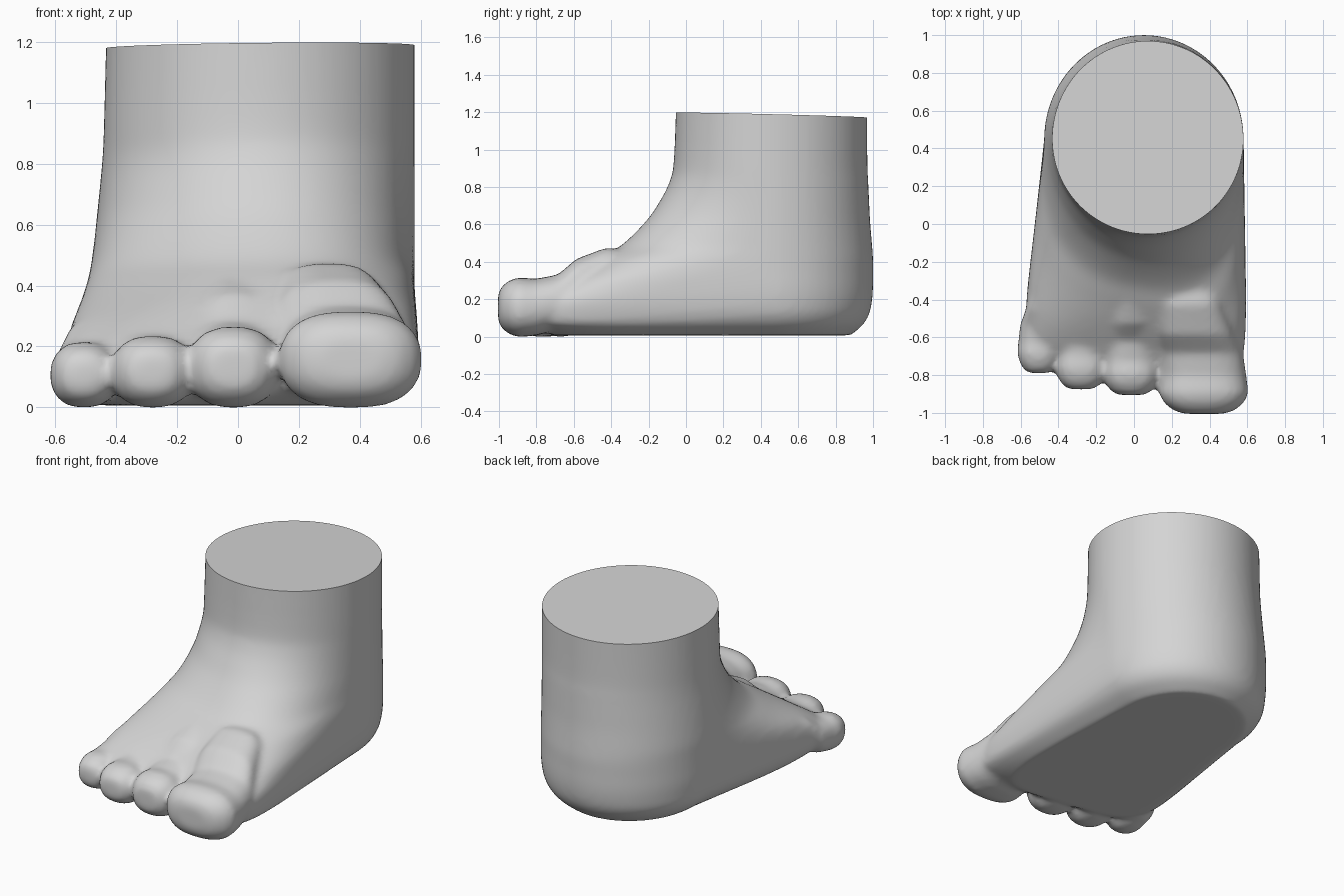
import bpy, bmesh, math
from mathutils import Vector

if "Cube" in bpy.data.objects:
    bpy.data.objects.remove(bpy.data.objects["Cube"])

grey = bpy.data.materials.new("plain grey")
grey.diffuse_color = (0.66, 0.66, 0.66, 1)
grey.use_nodes = True
grey.node_tree.nodes["Principled BSDF"].inputs["Base Color"].default_value = grey.diffuse_color


def spow(v, p):
    return math.copysign(abs(v) ** p, v)


def lerp(a, b, t):
    return a + (b - a) * t


def blend_rows(rows, steps=4):
    """Smoothly interpolate rows of ring settings (Catmull-Rom)."""
    out = []
    for k in range(len(rows) - 1):
        p0, p1, p2, p3 = (rows[min(max(k + o, 0), len(rows) - 1)] for o in (-1, 0, 1, 2))
        for s in range(steps):
            t = s / steps
            out.append([0.5 * (2 * b + (c - a) * t + (2 * a - 5 * b + 4 * c - d) * t * t
                               + (3 * b - a - 3 * c + d) * t ** 3)
                        for a, b, c, d in zip(p0, p1, p2, p3)])
    return out + [rows[-1]]


def loft(bm, rings):
    """Skin a list of equal-length closed rings and cap both ends."""
    vs = [[bm.verts.new(p) for p in r] for r in rings]
    n = len(vs[0])
    for a, b in zip(vs, vs[1:]):
        for i in range(n):
            j = (i + 1) % n
            bm.faces.new((a[i], a[j], b[j], b[i]))
    bm.faces.new(vs[0][::-1])
    bm.faces.new(vs[-1])


def foot_ring(z, xl, xr, yb, fl, fr, xlf, xrf, n, count=64, yc=0.45):
    """Level outline: round heel behind yc, squarer forefoot in front of it."""
    pts = []
    for i in range(count):
        t = 2 * math.pi * i / count
        c, s = math.cos(t), math.sin(t)
        if s >= 0:
            x, y = (xl + xr) / 2 + c * (xr - xl) / 2, yc + s * (yb - yc)
        else:
            u, v = spow(c, 2 / n), abs(s) ** (2 / n)
            left, right = lerp(xl, xlf, v), lerp(xr, xrf, v)
            x = (left + right) / 2 + u * (right - left) / 2
            y = yc - (yc - lerp(fl, fr, (u + 1) / 2)) * v
        pts.append((x, y, z))
    return pts


def toe(bm, x, half, top, tip, length, rise, shift, square, count=32):
    """Blunt toe whose rear climbs into the instep as a ridge."""
    mid, h = (top + 0.005) / 2, (top - 0.005) / 2
    rings = []
    for d, s, lift in ((0, 0.45, 0), (0.02, 0.7, 0), (0.06, 0.9, 0), (0.11, 1, 0),
                       (0.2, 0.95, 0), (0.32, 0.92, 0.12), (0.42, 0.85, 0.55),
                       (0.58, 0.7, 0.92), (0.78, 0.45, 1)):
        ring = []
        for i in range(count):
            t = 2 * math.pi * i / count
            ring.append((x + shift * lift + half * s * spow(math.cos(t), square),
                         tip + (d if d <= 0.11 else d * length),
                         mid + rise * lift + h * s * spow(math.sin(t), 0.88)))
        rings.append(ring)
    loft(bm, rings)


bm = bmesh.new()

# Heel, sole, instep and ankle
loft(bm, [foot_ring(*r) for r in blend_rows((
    (0.015, -0.35, 0.44, 0.88, -0.60, -0.76, -0.54, 0.50, 5),
    (0.07, -0.42, 0.52, 0.945, -0.66, -0.85, -0.59, 0.585, 8),
    (0.13, -0.46, 0.56, 0.98, -0.69, -0.87, -0.61, 0.60, 9),
    (0.20, -0.47, 0.575, 0.995, -0.66, -0.84, -0.605, 0.605, 9),
    (0.27, -0.475, 0.58, 1.0, -0.57, -0.73, -0.59, 0.60, 7),
    (0.35, -0.475, 0.58, 1.0, -0.44, -0.645, -0.57, 0.595, 4.5),
    (0.43, -0.475, 0.58, 1.0, -0.30, -0.55, -0.54, 0.575, 3.3),
    (0.50, -0.475, 0.58, 0.995, -0.21, -0.43, -0.51, 0.55, 2.7),
    (0.62, -0.465, 0.58, 0.985, -0.13, -0.29, -0.47, 0.54, 2.3),
    (0.72, -0.455, 0.58, 0.98, -0.10, -0.19, -0.45, 0.55, 2.1),
    (0.83, -0.445, 0.58, 0.975, -0.07, -0.11, -0.44, 0.57, 2),
    (0.95, -0.44, 0.58, 0.97, -0.06, -0.07, -0.44, 0.58, 2),
    (1.35, -0.43, 0.58, 0.97, -0.05, -0.05, -0.43, 0.58, 2)))])

# Big toe and three smaller toes
toe(bm, 0.37, 0.237, 0.325, -1.005, 1.0, 0.225, -0.08, 0.75)
toe(bm, -0.015, 0.152, 0.275, -0.905, 0.9, 0.23, 0.01, 0.82)
toe(bm, -0.28, 0.137, 0.245, -0.875, 0.9, 0.20, 0.03, 0.82)
toe(bm, -0.505, 0.114, 0.225, -0.79, 0.8, 0.15, 0.05, 0.82)
bmesh.ops.recalc_face_normals(bm, faces=bm.faces)

mesh = bpy.data.meshes.new("foot")
bm.to_mesh(mesh)
bm.free()
mesh.materials.append(grey)
foot = bpy.data.objects.new("foot", mesh)
bpy.context.collection.objects.link(foot)
bpy.context.view_layer.objects.active = foot
foot.select_set(True)

# Fuse the parts into one soft skin
remesh = foot.modifiers.new("fuse", "REMESH")
remesh.mode = "VOXEL"
remesh.voxel_size = 0.018
smooth = foot.modifiers.new("soften", "SMOOTH")
smooth.factor = 0.5
smooth.iterations = 8
for name in ("fuse", "soften"):
    bpy.ops.object.modifier_apply(modifier=name)

# Flat, slightly tilted cut through the ankle
bm = bmesh.new()
bm.from_mesh(foot.data)
bmesh.ops.bisect_plane(bm, geom=bm.verts[:] + bm.edges[:] + bm.faces[:], dist=1e-5,
                       plane_co=Vector((0.07, 0.46, 1.192)),
                       plane_no=Vector((-0.01, 0.025, 1)).normalized(), clear_outer=True)
bmesh.ops.holes_fill(bm, edges=[e for e in bm.edges if e.is_boundary], sides=0)
low = min(v.co.z for v in bm.verts)
bmesh.ops.translate(bm, vec=(0, 0, -low), verts=bm.verts)
bmesh.ops.recalc_face_normals(bm, faces=bm.faces)
bm.to_mesh(foot.data)
bm.free()
bpy.ops.object.shade_smooth_by_angle(angle=math.radians(50))
